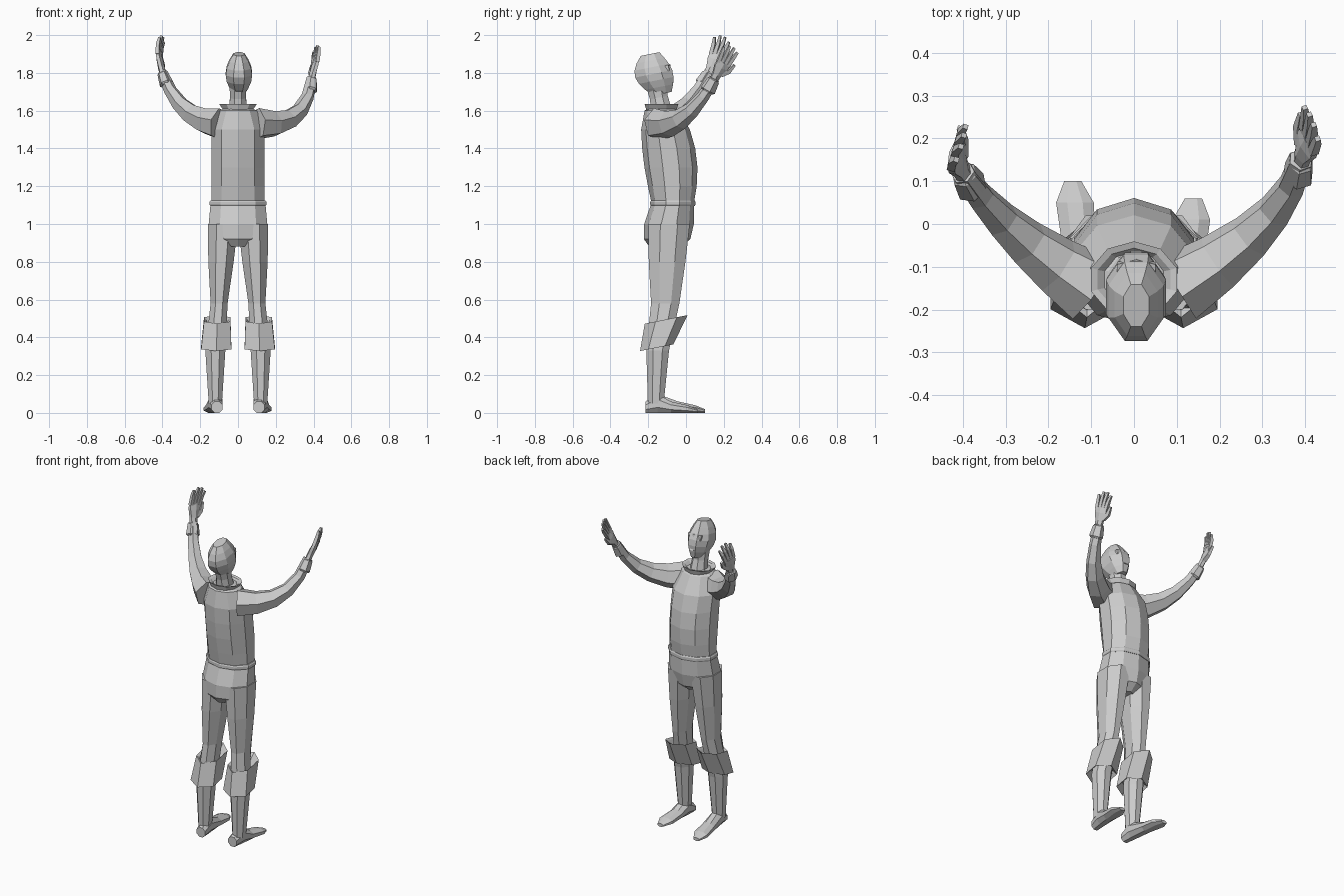
import bpy, bmesh
from math import sin, cos, pi
from mathutils import Vector

cube = bpy.data.objects.get("Cube")
if cube:
    bpy.data.objects.remove(cube)

grey = bpy.data.materials.new("plain grey")
grey.use_nodes = True
tone = (0.6, 0.6, 0.6, 1)
grey.diffuse_color = tone
grey.node_tree.nodes["Principled BSDF"].inputs["Base Color"].default_value = tone

X, Y, Z = Vector((1, 0, 0)), Vector((0, 1, 0)), Vector((0, 0, 1))


def loft(name, rings, sides=8, normal=None, across=X):
    """Skin faceted rings (centre, half width, half depth); the normal follows the path unless given."""
    bm = bmesh.new()
    centres = [Vector(centre) for centre, width, depth in rings]
    last = len(rings) - 1
    grow = 1 / cos(pi / sides)
    loops = []
    for i, (centre, width, depth) in enumerate(rings):
        along = normal or centres[min(i + 1, last)] - centres[max(i - 1, 0)]
        along = along.normalized()
        u = (across - along * across.dot(along)).normalized()
        v = along.cross(u)
        angles = [2 * pi * (k + 0.5) / sides for k in range(sides)]
        loops.append([bm.verts.new(centres[i] + grow * (u * width * cos(a) + v * depth * sin(a)))
                      for a in angles])
    for lower, upper in zip(loops, loops[1:]):
        for k in range(sides):
            j = (k + 1) % sides
            bm.faces.new((lower[k], lower[j], upper[j], upper[k]))
    bm.faces.new(loops[0])
    bm.faces.new(loops[-1])
    bmesh.ops.recalc_face_normals(bm, faces=bm.faces)
    mesh = bpy.data.meshes.new(name)
    bm.to_mesh(mesh)
    bm.free()
    mesh.materials.append(grey)
    obj = bpy.data.objects.new(name, mesh)
    bpy.context.collection.objects.link(obj)


def steps(count):
    """Even fractions from zero to one."""
    return [i / (count - 1) for i in range(count)]


# Shirt: leans back as it rises, swells at the chest and closes over the shoulders
def shirt_ring(t):
    taper = max(0, t - 0.8)
    return ((0, -0.07 - 0.06 * t * t, 1.1 + t / 2),
            0.14 - 0.2 * taper, 0.105 + 0.03 * sin(pi * t) - 0.1 * taper)


chest = [shirt_ring(t) for t in steps(6)]
loft("shirt", chest + [((0, -0.13, 1.62), 0.06, 0.06)], 10, Z)

# Belt and seat
waist = Vector((0, -0.07, 1.11))
loft("belt", [(waist + Z * 0.015 * k, 0.155 - 0.01 * abs(k), 0.117 - 0.007 * abs(k))
              for k in (-1, -0.5, 0.5, 1)], 10, Z)
loft("seat", [(waist, 0.145, 0.108), ((0, -0.09, 1), 0.155, 0.125),
              ((0, -0.1, 0.92), 0.12, 0.117), ((0, -0.11, 0.88), 0.05, 0.08)], 10, Z)

# Neck and flared collar
lean = Z - Y * 0.2
throat = Vector((0, -0.13, 1.6))
loft("neck", [(throat, 0.05, 0.055), (throat + lean * 0.07, 0.042, 0.048),
              (throat + lean * 0.14, 0.045, 0.055)], 8, lean)
loft("collar", [(throat, 0.075, 0.075), (throat + Z * 0.035, 0.1, 0.085),
                (throat + Z * 0.03, 0.085, 0.07), (throat, 0.05, 0.05)], 10, Z)

# Egg-shaped head tilted back, with nose and brow
loft("head", [((0.005, -0.125 - 0.065 * sin(pi * t / 2), 1.69 + 0.21 * t),
               0.03 + 0.04 * sin(pi * t), 0.05 + 0.05 * sin(pi * t)) for t in steps(7)], 8, lean)
bridge = Vector((0.005, -0.1, 1.81))
loft("nose", [(bridge - Z * 0.065 + Y * 0.015, 0.014, 0.022),
              (bridge - Z * 0.035 + Y * 0.005, 0.01, 0.016), (bridge, 0.006, 0.012)], 4, lean)
loft("brow", [(bridge, 0.045, 0.02), (bridge + lean * 0.03, 0.045, 0.02)], 6, lean)

# Legs, slanted boot cuffs and feet
for side, s, toe in (("left", 1, 0.06), ("right", -1, 0.1)):
    loft(side + "_leg", [((s * 0.08, -0.09, 1), 0.08, 0.11), ((s * 0.09, -0.1, 0.8), 0.067, 0.097),
                         ((s * 0.1, -0.11, 0.58), 0.045, 0.075), ((s * 0.12, -0.15, 0.33), 0.053, 0.06),
                         ((s * 0.12, -0.16, 0.05), 0.035, 0.042)], 8, Z)
    hem, brim = Vector((s * 0.115, -0.155, 0.345)), Vector((s * 0.11, -0.105, 0.495))
    loft(side + "_boot_cuff", [(hem + Z * 0.03, 0.05, 0.05), (hem, 0.08, 0.078), (brim, 0.07, 0.1),
                               (brim - Z * 0.01, 0.06, 0.085), (hem.lerp(brim, 0.7), 0.04, 0.06)],
         6, Z - Y * 0.2)
    foot = [(-0.215, 0.03, 0.03), (-0.15, 0.05, 0.037), (toe - 0.14, 0.03, 0.04),
            (toe - 0.05, 0.02, 0.044), (toe, 0.01, 0.02)]
    loft(side + "_foot", [((s * (0.133 + y / 10), y, height), width, height)
                          for y, height, width in foot], 8, Y)


def arm(side, shoulder, elbow, wrist, knuckle, tip, across):
    """Curved sleeve, wrist cuff, flat palm, four bent fingers and a thumb."""
    shoulder, elbow, wrist, knuckle, tip, across = map(
        Vector, (shoulder, elbow, wrist, knuckle, tip, across))
    across.normalize()
    sleeve = []
    for t in steps(6):
        radius = 0.025 + 0.05 * (1 - t) ** 1.5
        sleeve.append((shoulder.lerp(elbow, t).lerp(elbow.lerp(wrist, t), t), radius, radius))
    loft(side + "_arm", sleeve, 6, None, Z + Y * 0.3)

    back = (wrist - elbow).normalized()
    loft(side + "_wrist_cuff", [(wrist - back * 0.08, 0.028, 0.025), (wrist - back * 0.07, 0.037, 0.032),
                                (wrist - back * 0.01, 0.03, 0.026), (wrist, 0.02, 0.018)], 6, None, across)

    palm = knuckle - wrist
    loft(side + "_palm", [(wrist - back * 0.02, 0.02, 0.016), (wrist + palm * 0.25, 0.024, 0.016),
                          (wrist + palm * 0.7, 0.038, 0.015), (knuckle, 0.038, 0.011)], 6, None, across)
    for i in range(4):
        offset = i - 1.5
        base = knuckle + across * offset * 0.02
        end = knuckle + (tip - knuckle) * (1 - 0.09 * offset ** 2) + across * offset * 0.028
        bend = base.lerp(end, 0.5) + palm * 0.08
        loft(f"{side}_finger_{i + 1}", [(base - palm * 0.1, 0.01, 0.01), (bend, 0.009, 0.009),
                                        (end, 0.006, 0.006)], 4, None, across)
    root = wrist + palm * 0.35 + across * 0.02
    loft(side + "_thumb", [(root, 0.013, 0.012), (root + across * 0.03 + palm * 0.3, 0.011, 0.01),
                           (root + across * 0.04 + palm * 0.75, 0.006, 0.006)], 4, None, across)


# Raised arms, each in its own pose
arm("right", shoulder=(-0.1, -0.15, 1.53), elbow=(-0.31, -0.02, 1.55), wrist=(-0.4, 0.12, 1.8),
    knuckle=(-0.42, 0.165, 1.9), tip=(-0.4, 0.195, 1.995), across=(0.25, 0.9, -0.3))
arm("left", shoulder=(0.1, -0.15, 1.53), elbow=(0.36, 0, 1.5), wrist=(0.39, 0.15, 1.77),
    knuckle=(0.41, 0.2, 1.855), tip=(0.415, 0.245, 1.94), across=(-0.35, 0.85, -0.35))
